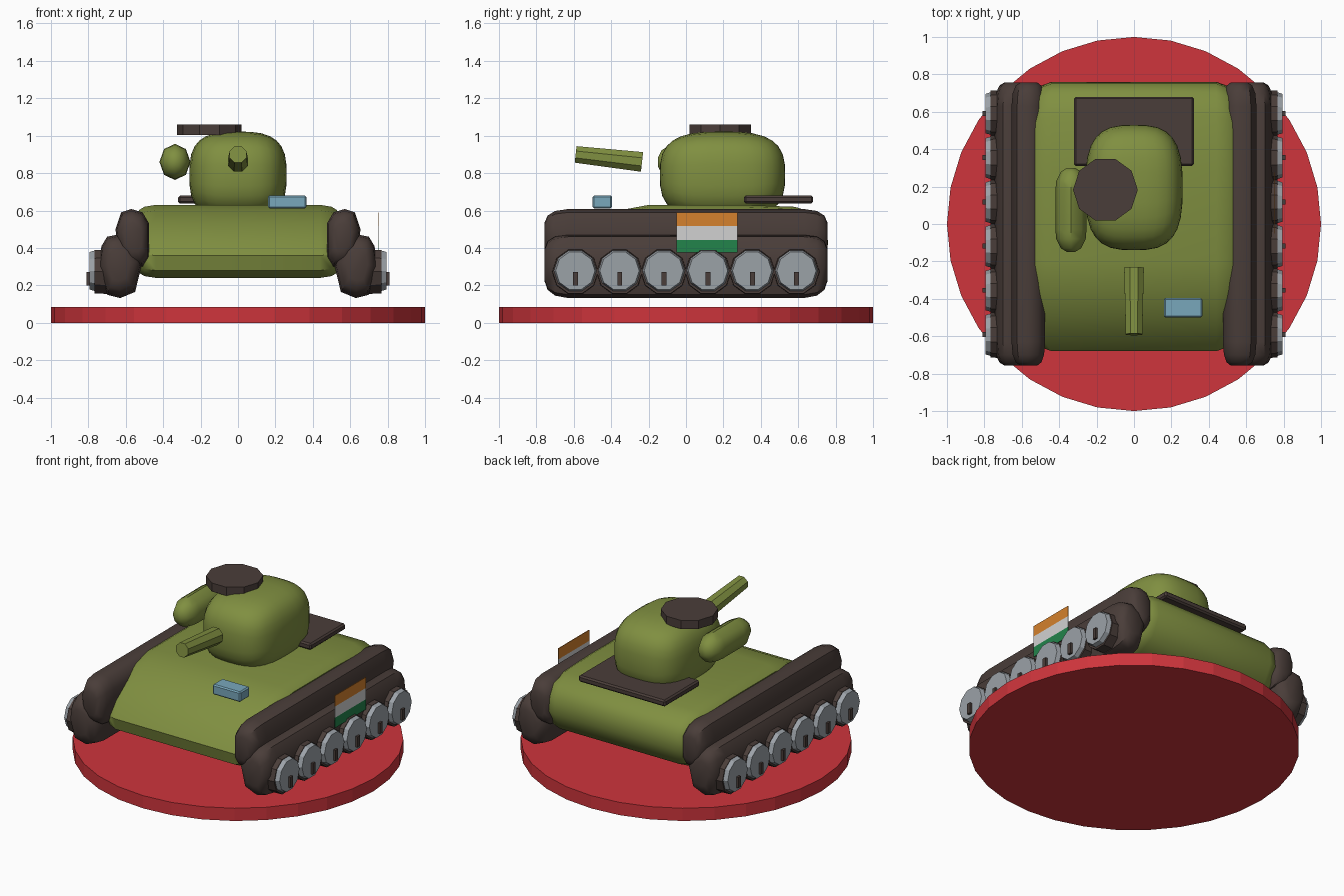
import bpy, bmesh, math
from mathutils import Vector, Matrix

old = bpy.data.objects.get("Cube")
if old:
    bpy.data.objects.remove(old, do_unlink=True)


def material(name, r, g, b):
    m = bpy.data.materials.new(name)
    m.use_nodes = True
    m.diffuse_color = (r, g, b, 1)
    m.node_tree.nodes["Principled BSDF"].inputs["Base Color"].default_value = (r, g, b, 1)
    return m


red = material("base red", 0.62, 0.035, 0.045)
olive = material("olive green", 0.215, 0.275, 0.052)
brown = material("dark brown", 0.068, 0.047, 0.041)
grey = material("wheel grey", 0.33, 0.36, 0.39)
blue = material("pale blue", 0.19, 0.39, 0.5)
orange = material("stripe orange", 0.66, 0.22, 0.026)
white = material("stripe white", 0.64, 0.64, 0.64)
green = material("stripe green", 0.016, 0.23, 0.07)


def finish(name, bm, mat, angle=None):
    bmesh.ops.recalc_face_normals(bm, faces=bm.faces[:])
    me = bpy.data.meshes.new(name)
    bm.to_mesh(me)
    bm.free()
    me.materials.append(mat)
    ob = bpy.data.objects.new(name, me)
    bpy.context.collection.objects.link(ob)
    if angle:
        bpy.ops.object.select_all(action="DESELECT")
        ob.select_set(True)
        bpy.context.view_layer.objects.active = ob
        bpy.ops.object.shade_smooth_by_angle(angle=math.radians(angle))
    return ob


def loft(name, rings, mat, angle=None):
    """Bridge equal-length rings of points and cap both ends."""
    bm = bmesh.new()
    loops = [[bm.verts.new(p) for p in ring] for ring in rings]
    n = len(loops[0])
    for a, b in zip(loops, loops[1:]):
        for i in range(n):
            j = (i + 1) % n
            bm.faces.new((a[i], a[j], b[j], b[i]))
    bm.faces.new(loops[0])
    bm.faces.new(loops[-1])
    return finish(name, bm, mat, angle)


def rod(name, start, end, r1, r2, sides, mat, turn=0.5):
    """Straight tapered cylinder between two points."""
    start, end = Vector(start), Vector(end)
    axis = end - start
    rot = axis.to_track_quat("Z", "Y").to_matrix().to_4x4()
    place = Matrix.Translation((start + end) / 2) @ rot @ Matrix.Rotation(turn * math.tau / sides, 4, "Z")
    bm = bmesh.new()
    bmesh.ops.create_cone(bm, cap_ends=True, segments=sides, radius1=r1, radius2=r2,
                          depth=axis.length, matrix=place)
    return finish(name, bm, mat)


def box(name, low, high, mat, bevel=0):
    low, high = Vector(low), Vector(high)
    bm = bmesh.new()
    bmesh.ops.create_cube(bm, size=1, matrix=Matrix.Translation((low + high) / 2)
                          @ Matrix.Diagonal((*(high - low), 1)))
    if bevel:
        bmesh.ops.bevel(bm, geom=bm.edges[:], offset=bevel, segments=1, affect="EDGES")
    return finish(name, bm, mat)


# Round display base
rod("base_disc", (0, 0, 0), (0, 0, 0.085), 1, 1, 32, red, 0)

# Hull: side profile lofted across, drawn in slightly at both flanks
profile = [(-0.68, 0.36), (-0.66, 0.28), (-0.58, 0.24), (0.58, 0.24), (0.7, 0.3),
           (0.76, 0.42), (0.75, 0.52), (0.7, 0.585), (0.58, 0.62), (0.3, 0.63),
           (-0.2, 0.63), (-0.36, 0.6), (-0.5, 0.53), (-0.62, 0.44)]


def hull_ring(x, inset):
    return [(x, 0.04 + (y - 0.04) * (1 - inset * 1.2), 0.43 + (z - 0.43) * (1 - inset * 2))
            for y, z in profile]


loft("hull", [hull_ring(x, s) for x, s in
              ((-0.53, 0.07), (-0.5, 0.025), (-0.44, 0), (0.44, 0), (0.5, 0.025), (0.53, 0.07))],
     olive, 40)

# Turret: cube grid rounded into a soft block
bm = bmesh.new()
bmesh.ops.create_cube(bm, size=2)
bmesh.ops.subdivide_edges(bm, edges=bm.edges[:], cuts=7, use_grid_fill=True)
for v in bm.verts:
    norm = sum(abs(c) ** 3 for c in v.co) ** (1 / 3)
    p = v.co / norm
    v.co = (0.26 * p.x, 0.195 + 0.335 * p.y, 0.79 + 0.232 * p.z)
finish("turret", bm, olive, 40)

# Gun, roof hatch, rear deck plate and front lamp
rod("gun_barrel", (0, -0.235, 0.86), (0, -0.59, 0.9), 0.057, 0.048, 8, olive)
rod("roof_hatch", (-0.153, 0.183, 1.003), (-0.153, 0.183, 1.06), 0.173, 0.173, 10, brown)
box("rear_deck_plate", (-0.32, 0.31, 0.637), (0.32, 0.68, 0.68), brown, 0.01)
box("front_lamp", (0.16, -0.5, 0.612), (0.365, -0.395, 0.68), blue, 0.008)

# Capsule pod beside the turret
pod = []
for y, s in ((-0.15, 0.25), (-0.13, 0.65), (-0.08, 0.95), (-0.03, 1),
             (0.18, 1), (0.23, 0.95), (0.28, 0.65), (0.3, 0.25)):
    pod.append([(-0.337 + 0.083 * s * math.cos(a * math.tau / 8), y,
                 0.86 + 0.097 * s * math.sin(a * math.tau / 8)) for a in range(8)])
loft("side_pod", pod, olive, 50)

# Track sections, front to back, with rounded ends
upper = [(0.475, 0.35), (0.475, 0.53), (0.51, 0.59), (0.57, 0.608), (0.625, 0.59),
         (0.655, 0.5), (0.64, 0.38), (0.58, 0.3), (0.51, 0.3)]
lower = [(0.51, 0.33), (0.55, 0.165), (0.63, 0.132), (0.7, 0.15), (0.745, 0.3),
         (0.73, 0.41), (0.7, 0.46), (0.64, 0.472), (0.56, 0.43)]
ends = [(-0.757, 0.5), (-0.74, 0.76), (-0.7, 0.93), (-0.63, 1)]
ends += [(-y, s) for y, s in reversed(ends)]


def track(name, section, side):
    cx = sum(p[0] for p in section) / len(section)
    cz = sum(p[1] for p in section) / len(section)
    loft(name, [[(side * (cx + (x - cx) * s), y, cz + (z - cz) * s) for x, z in section]
                for y, s in ends], brown, 45)


for label, side in (("left", 1), ("right", -1)):
    track(label + "_upper_track", upper, side)
    track(label + "_lower_track", lower, side)
    # Road wheels with rim, grey face and hub tab
    for i in range(6):
        y = -0.592 + i * 0.2365
        tag = f"{label}_wheel_{i + 1}"
        rod(tag + "_rim", (side * 0.62, y, 0.273), (side * 0.767, y, 0.273),
            0.128, 0.122, 10, brown)
        rod(tag + "_face", (side * 0.755, y, 0.278), (side * 0.795, y, 0.278),
            0.117, 0.105, 10, grey)
        xs = sorted((side * 0.78, side * 0.81))
        box(tag + "_hub", (xs[0], y - 0.012, 0.2), (xs[1], y + 0.014, 0.272), brown)

# Three-stripe panel on the left flank
for name, z1, z2, mat in (("top", 0.518, 0.59, orange), ("middle", 0.443, 0.518, white),
                          ("bottom", 0.375, 0.443, green)):
    box(name + "_stripe", (0.748, -0.05, z1), (0.752, 0.275, z2), mat)
